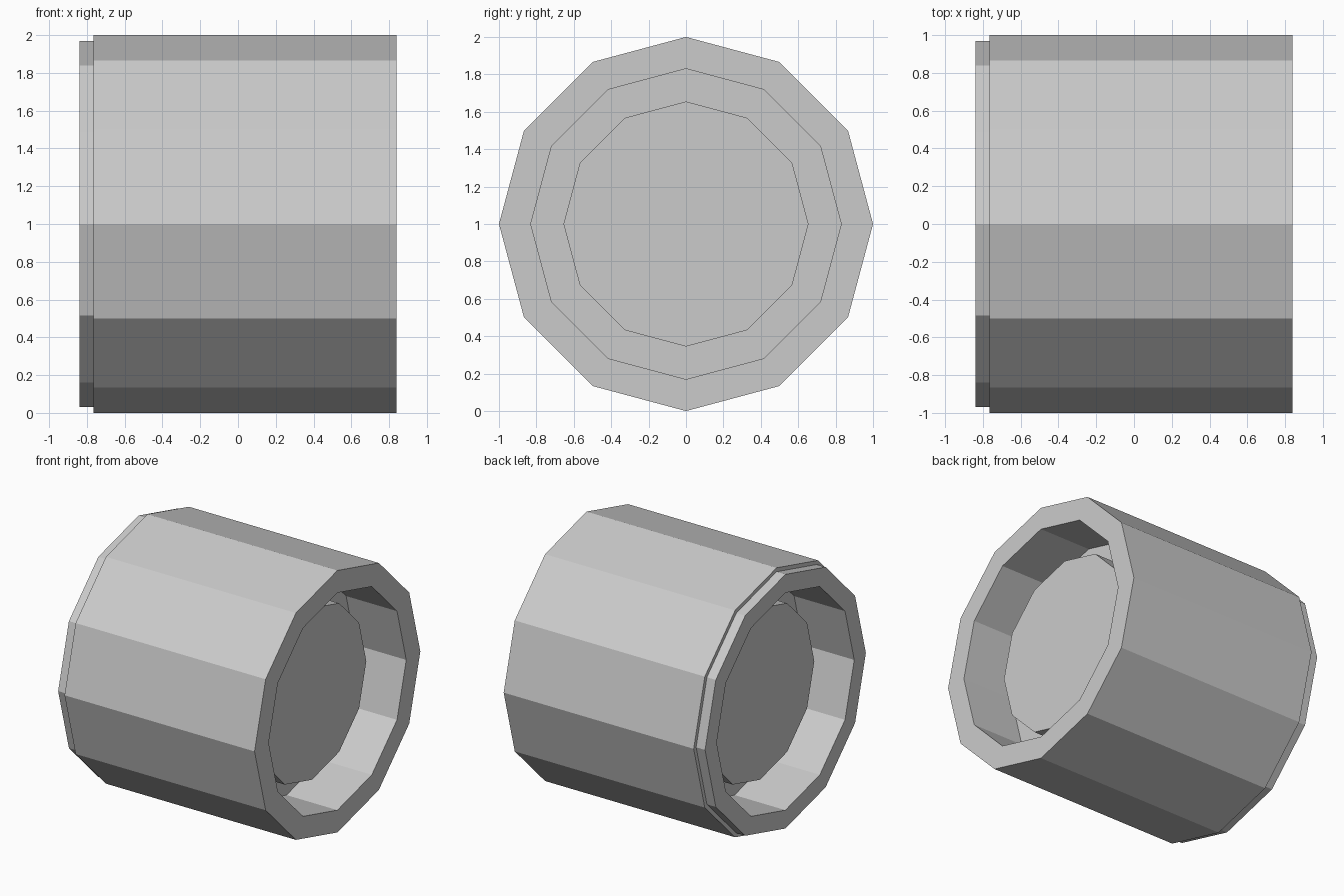
import bpy, bmesh
from math import sin, cos, tau

if "Cube" in bpy.data.objects:
    bpy.data.objects.remove(bpy.data.objects["Cube"])

SIDES = 12


def lathe(name, profile):
    """Revolve an (x, radius) profile round the x axis at z = 1 and cap both ends."""
    bm = bmesh.new()
    rings = [[bm.verts.new((x, r * sin(tau * i / SIDES), 1 + r * cos(tau * i / SIDES)))
              for i in range(SIDES)] for x, r in profile]
    for a, b in zip(rings, rings[1:]):
        for i in range(SIDES):
            j = (i + 1) % SIDES
            bm.faces.new((a[i], a[j], b[j], b[i]))
    bm.faces.new(rings[0])
    bm.faces.new(rings[-1])
    bmesh.ops.recalc_face_normals(bm, faces=bm.faces[:])
    mesh = bpy.data.meshes.new(name)
    bm.to_mesh(mesh)
    bm.free()
    obj = bpy.data.objects.new(name, mesh)
    bpy.context.collection.objects.link(obj)
    return obj


# Drum: raised centre hub, recessed groove, thick rim, stepped lip on the left
lathe("drum_body", [
    (-0.625, 0.655), (-0.41, 0.655),   # left hub
    (-0.41, 0.83), (-0.84, 0.83),      # left groove floor and inner wall
    (-0.84, 0.97), (-0.765, 0.97),     # left lip
    (-0.765, 1.0), (0.84, 1.0),        # outer wall
    (0.84, 0.83), (0.41, 0.83),        # right rim and inner wall
    (0.41, 0.655), (0.625, 0.655),     # right groove floor and hub
])
